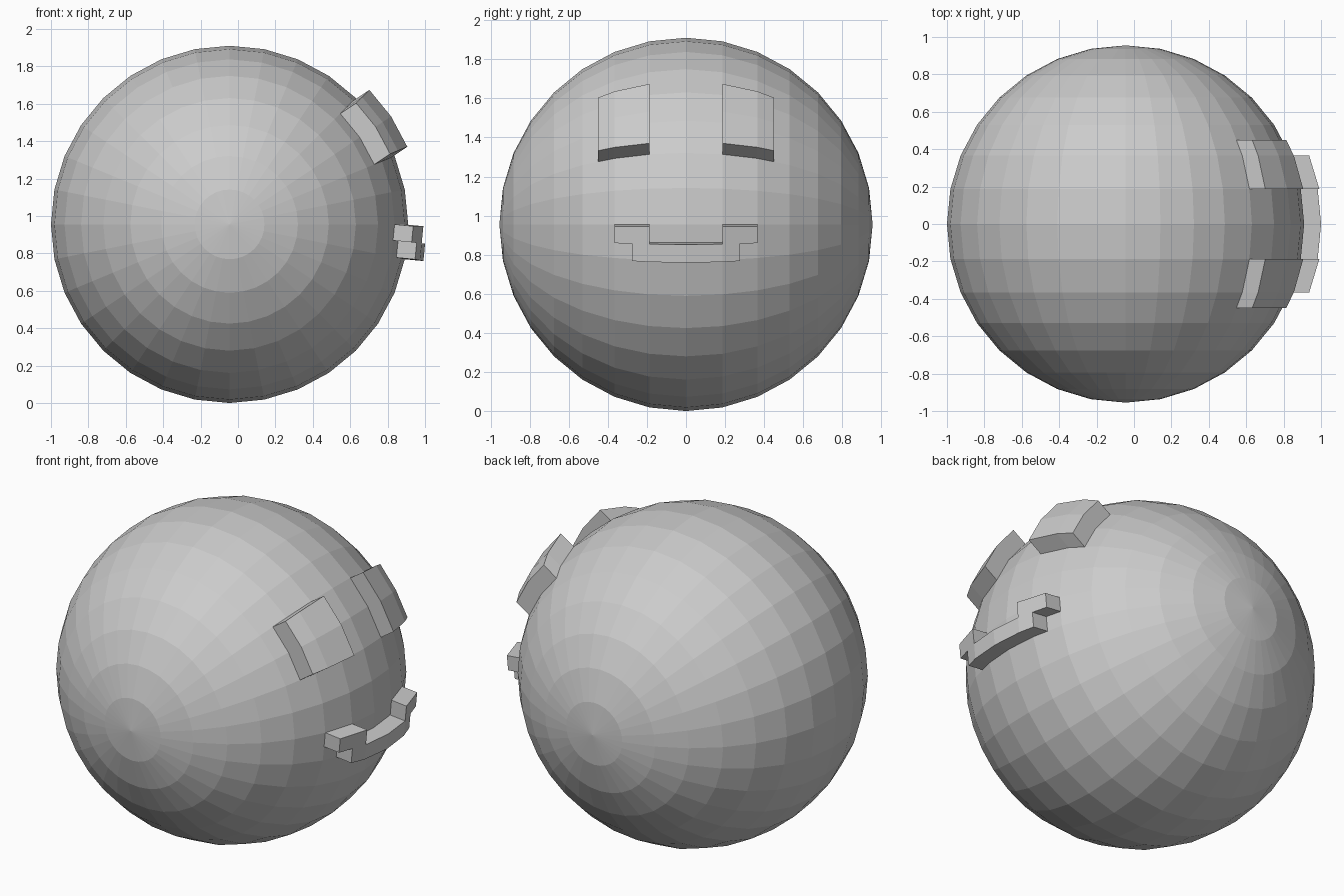
import bpy, bmesh
from math import sin, cos, pi, floor, asin
from mathutils import Matrix, Vector

if "Cube" in bpy.data.objects:
    bpy.data.objects.remove(bpy.data.objects["Cube"])

R, CX, CZ = 0.955, -0.045, 0.955
STEP = pi / 16              # angular size of one ball facet
RINGS = [R * sin(i * STEP) for i in range(4)]   # y of facet rings: 0, .19, .37, .53


def finish(bm, name):
    me = bpy.data.meshes.new(name)
    bm.to_mesh(me)
    bm.free()
    ob = bpy.data.objects.new(name, me)
    bpy.context.collection.objects.link(ob)
    return ob


def on_ball(y, t):
    """Point on the faceted ball at width y and t facets above the equator."""
    a = abs(y)
    i = min(int(asin(a / R) / STEP + 1e-6), 6)
    y0, y1 = R * sin(i * STEP), R * sin((i + 1) * STEP)
    f = (a - y0) / (y1 - y0)
    r = R * (cos(i * STEP) * (1 - f) + cos((i + 1) * STEP) * f)
    k = floor(t)
    g = t - k
    c = cos(k * STEP) * (1 - g) + cos((k + 1) * STEP) * g
    s = sin(k * STEP) * (1 - g) + sin((k + 1) * STEP) * g
    return Vector((CX + r * c, y, CZ + r * s))


def raised_patch(name, cells, t_mid, height):
    """Cells (y0, y1, t0, t1) on the ball, pulled out along one direction."""
    bm = bmesh.new()
    for y0, y1, t0, t1 in cells:
        bm.faces.new([bm.verts.new(on_ball(y, t))
                      for y, t in ((y0, t0), (y1, t0), (y1, t1), (y0, t1))])
    bmesh.ops.remove_doubles(bm, verts=bm.verts[:], dist=1e-4)
    out = bmesh.ops.extrude_face_region(bm, geom=bm.faces[:])
    vs = [v for v in out["geom"] if isinstance(v, bmesh.types.BMVert)]
    a = t_mid * STEP
    bmesh.ops.translate(bm, verts=vs, vec=(height * cos(a), 0, height * sin(a)))
    return finish(bm, name)


def sided(cells, s):
    return [(min(s * a, s * b), max(s * a, s * b), t0, t1) for a, b, t0, t1 in cells]


# Ball body, poles along y
bm = bmesh.new()
bmesh.ops.create_uvsphere(bm, u_segments=32, v_segments=16, radius=R,
                          matrix=Matrix.Translation((CX, 0, CZ)) @ Matrix.Rotation(pi / 2, 4, 'X'))
finish(bm, "ball_body")

# Eyes
eye = [(a, b, t, t + 1) for a, b in ((RINGS[1], RINGS[2]), (RINGS[2], 0.45)) for t in (2, 3)]
for s, side in ((-1, "front"), (1, "back")):
    raised_patch("eye_" + side, sided(eye, s), 3, 0.102)

# Smiling mouth: lower bar plus raised corners
mid = (RINGS[1] + RINGS[2]) / 2
mouth = [(0, RINGS[1], -1, -0.5), (RINGS[1], mid, -1, -0.5),
         (RINGS[1], mid, -0.5, 0), (mid, RINGS[2], -0.5, 0)]
raised_patch("mouth", sided(mouth, -1) + sided(mouth, 1), -0.5, 0.1)
